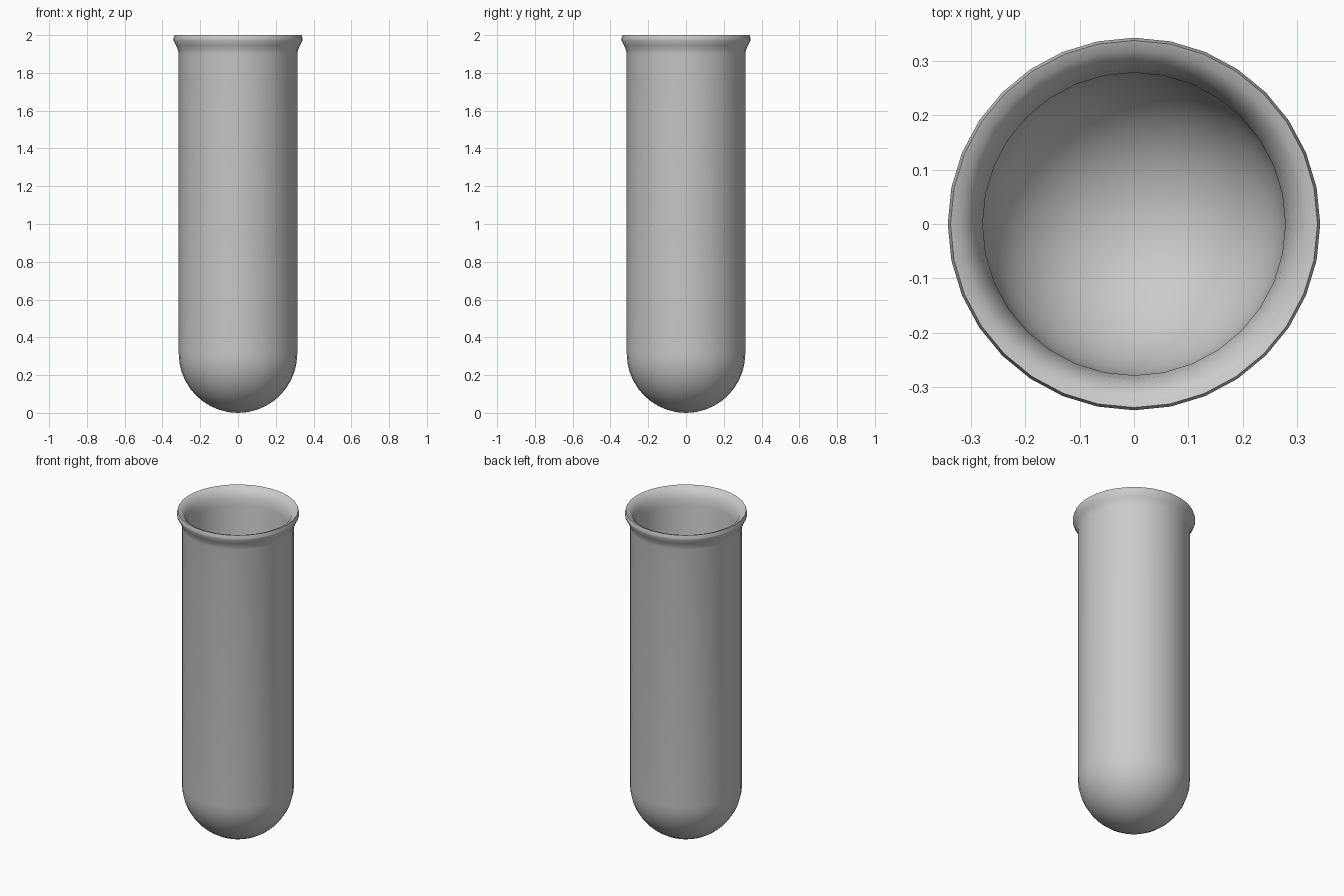
import bpy, bmesh, math

if "Cube" in bpy.data.objects:
    bpy.data.objects.remove(bpy.data.objects["Cube"])

SEGMENTS = 32
R_OUT, R_IN = 0.314, 0.278


def bowl(radius, steps=10):
    """Quarter-circle profile from the bottom pole up to the wall."""
    return [(radius * math.sin(i * math.pi / 2 / steps),
             R_OUT - radius * math.cos(i * math.pi / 2 / steps))
            for i in range(steps + 1)]


# Outer wall with flared lip, then back down the inside to the inner pole
outer = bowl(R_OUT) + [(R_OUT, 1.90), (0.318, 1.922), (0.328, 1.945), (0.342, 1.972)]
rim = [(0.342, 1.982), (0.337, 2.0)]
inner = [(0.318, 1.993), (0.299, 1.974), (0.285, 1.94), (R_IN, 1.90)] + bowl(R_IN)[::-1]
profile = outer + rim + inner

# Spin the profile into a hollow round-bottomed tube
bm = bmesh.new()
verts = [bm.verts.new((r, 0, z)) for r, z in profile]
edges = [bm.edges.new(pair) for pair in zip(verts, verts[1:])]
bmesh.ops.spin(bm, geom=verts + edges, cent=(0, 0, 0), axis=(0, 0, 1),
               angle=2 * math.pi, steps=SEGMENTS, use_merge=True)
bmesh.ops.remove_doubles(bm, verts=bm.verts, dist=0.0001)
bmesh.ops.recalc_face_normals(bm, faces=bm.faces)
mesh = bpy.data.meshes.new("test_tube")
bm.to_mesh(mesh)
bm.free()

tube = bpy.data.objects.new("test_tube", mesh)
bpy.context.collection.objects.link(tube)
bpy.context.view_layer.objects.active = tube
tube.select_set(True)
bpy.ops.object.shade_smooth_by_angle(angle=math.radians(60))
